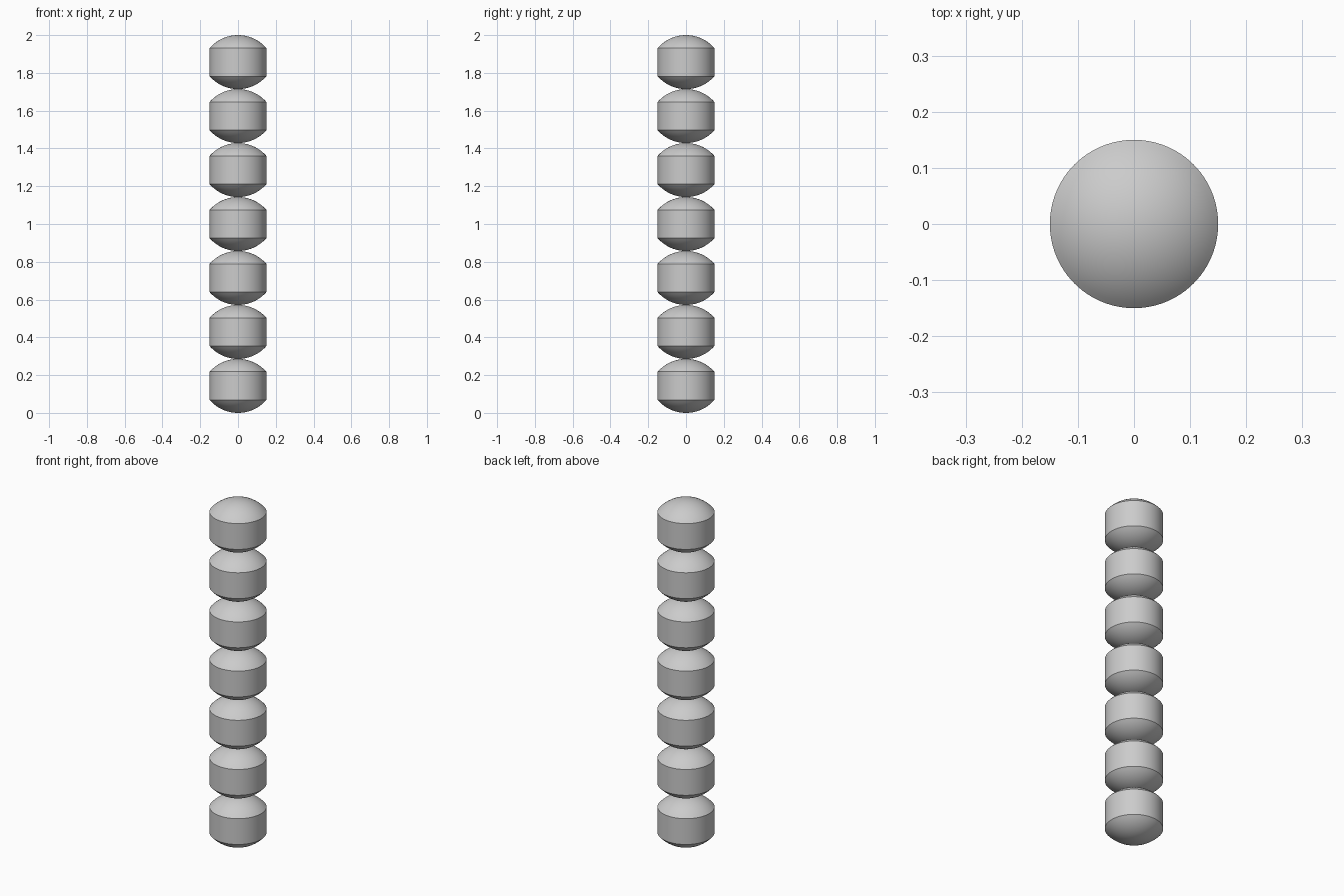
import bpy
import bmesh
import math

cube = bpy.data.objects.get("Cube")
if cube:
    bpy.data.objects.remove(cube, do_unlink=True)

COUNT = 7
PITCH = 2 / COUNT       # bead height, beads touch at the poles
RADIUS = 0.15
BAND = 0.15             # height of the straight side
SEGMENTS = 96
CAP_STEPS = 12

grey = bpy.data.materials.new("plain grey")
grey.use_nodes = True
colour = (0.6, 0.6, 0.6, 1)
grey.diffuse_color = colour
grey.node_tree.nodes["Principled BSDF"].inputs["Base Color"].default_value = colour

# Bead profile: spherical cap, straight band, mirrored cap
cap = (PITCH - BAND) / 2
sphere = (RADIUS ** 2 + cap ** 2) / (2 * cap)
reach = math.asin(RADIUS / sphere)
angles = [reach * i / CAP_STEPS for i in range(CAP_STEPS + 1)]
lower = [(sphere * math.sin(a), sphere * (1 - math.cos(a))) for a in angles]
profile = lower + [(r, PITCH - z) for r, z in reversed(lower)]

# Spin the profile into one bead mesh
bm = bmesh.new()
verts = [bm.verts.new((r, 0, z)) for r, z in profile]
edges = [bm.edges.new(pair) for pair in zip(verts, verts[1:])]
bmesh.ops.spin(bm, geom=verts + edges, cent=(0, 0, 0), axis=(0, 0, 1),
               angle=math.tau, steps=SEGMENTS, use_merge=True)
bmesh.ops.remove_doubles(bm, verts=bm.verts, dist=0.00001)
bmesh.ops.recalc_face_normals(bm, faces=bm.faces)
mesh = bpy.data.meshes.new("bead")
bm.to_mesh(mesh)
bm.free()
mesh.materials.append(grey)

# Stack of beads sharing the mesh
beads = []
for i in range(COUNT):
    bead = bpy.data.objects.new(f"bead_{i + 1}", mesh)
    bead.location.z = i * PITCH
    bpy.context.collection.objects.link(bead)
    beads.append(bead)

# Smooth faces with crisp rims
bpy.ops.object.select_all(action="DESELECT")
beads[0].select_set(True)
bpy.context.view_layer.objects.active = beads[0]
bpy.ops.object.shade_smooth_by_angle(angle=math.radians(30))
